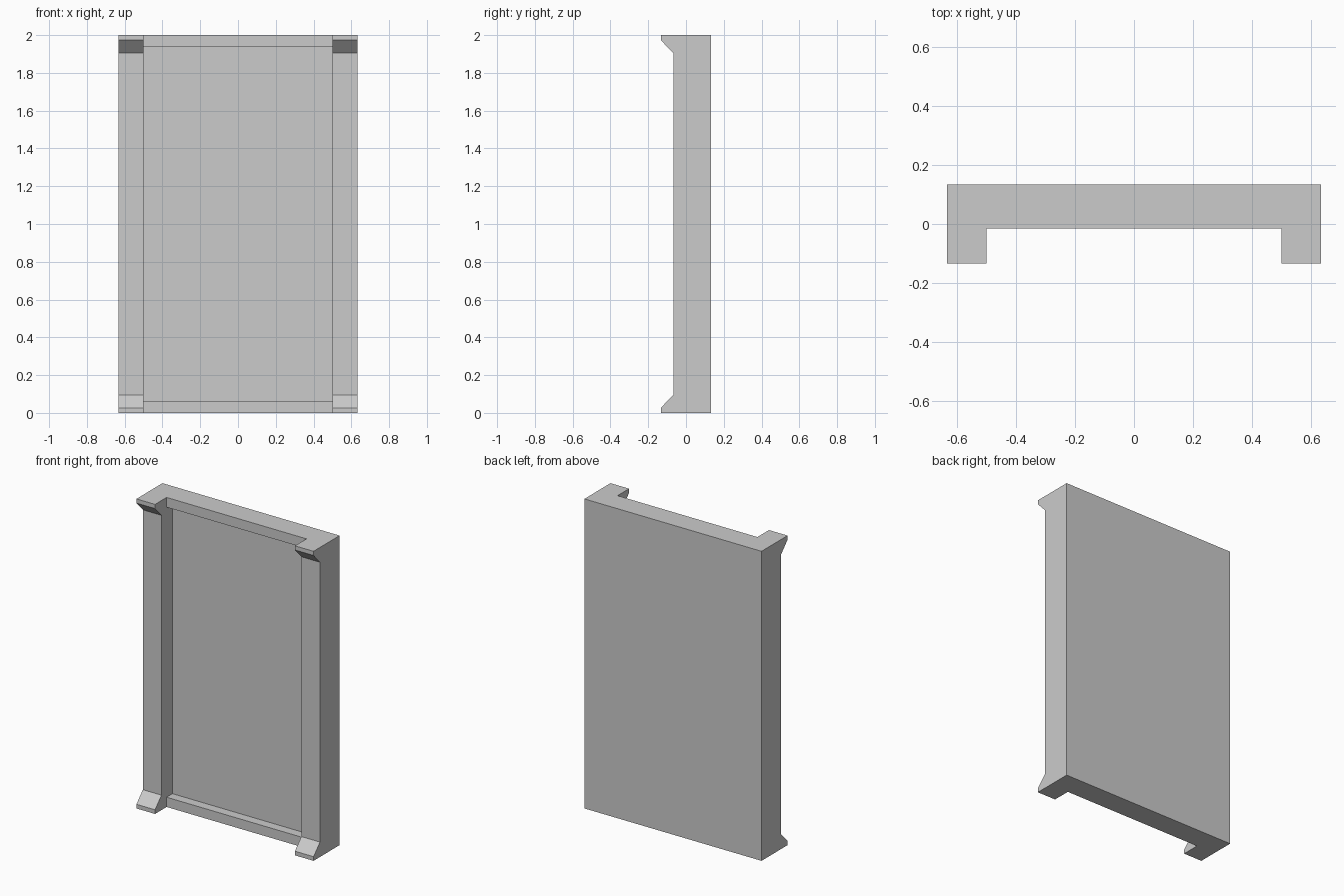
import bpy, bmesh, math

if "Cube" in bpy.data.objects:
    bpy.data.objects.remove(bpy.data.objects["Cube"])

W, IN, D, H = 0.633, 0.5, 0.133, 2.0   # half width, post inner edge, half depth, height


def extrude_x(name, profile, spans):
    """Extrude a closed (y, z) profile along x over each (x0, x1) span."""
    bm = bmesh.new()
    for x0, x1 in spans:
        face = bm.faces.new([bm.verts.new((x0, y, z)) for y, z in profile])
        geo = bmesh.ops.extrude_face_region(bm, geom=[face])["geom"]
        verts = [g for g in geo if isinstance(g, bmesh.types.BMVert)]
        bmesh.ops.translate(bm, verts=verts, vec=(x1 - x0, 0, 0))
    bmesh.ops.recalc_face_normals(bm, faces=bm.faces)
    mesh = bpy.data.meshes.new(name)
    bm.to_mesh(mesh)
    bm.free()
    ob = bpy.data.objects.new(name, mesh)
    bpy.context.collection.objects.link(ob)
    return ob


def mirrored(half):
    """Complete a lower-half profile with its reflection about mid height."""
    return half + [(y, H - z) for y, z in reversed(half)]


# Side posts with flared feet and heads
posts = extrude_x("side_posts",
                  mirrored([(D, 0), (-D, 0), (-D, 0.027), (-0.067, 0.096)]),
                  [(-W, -IN), (IN, W)])

# Recessed panel with a bottom and top rail
panel = extrude_x("framed_panel",
                  mirrored([(D, 0), (-0.015, 0), (-0.015, 0.063), (0.045, 0.063)]),
                  [(-IN, IN)])

# Fuse into one shell and merge the coplanar faces
union = panel.modifiers.new("join_posts", "BOOLEAN")
union.operation = "UNION"
union.solver = "EXACT"
union.object = posts
clean = panel.modifiers.new("merge_flat", "DECIMATE")
clean.decimate_type = "DISSOLVE"
clean.angle_limit = math.radians(1)

bpy.context.view_layer.objects.active = panel
panel.select_set(True)
for name in ("join_posts", "merge_flat"):
    bpy.ops.object.modifier_apply(modifier=name)
bpy.data.objects.remove(posts)
